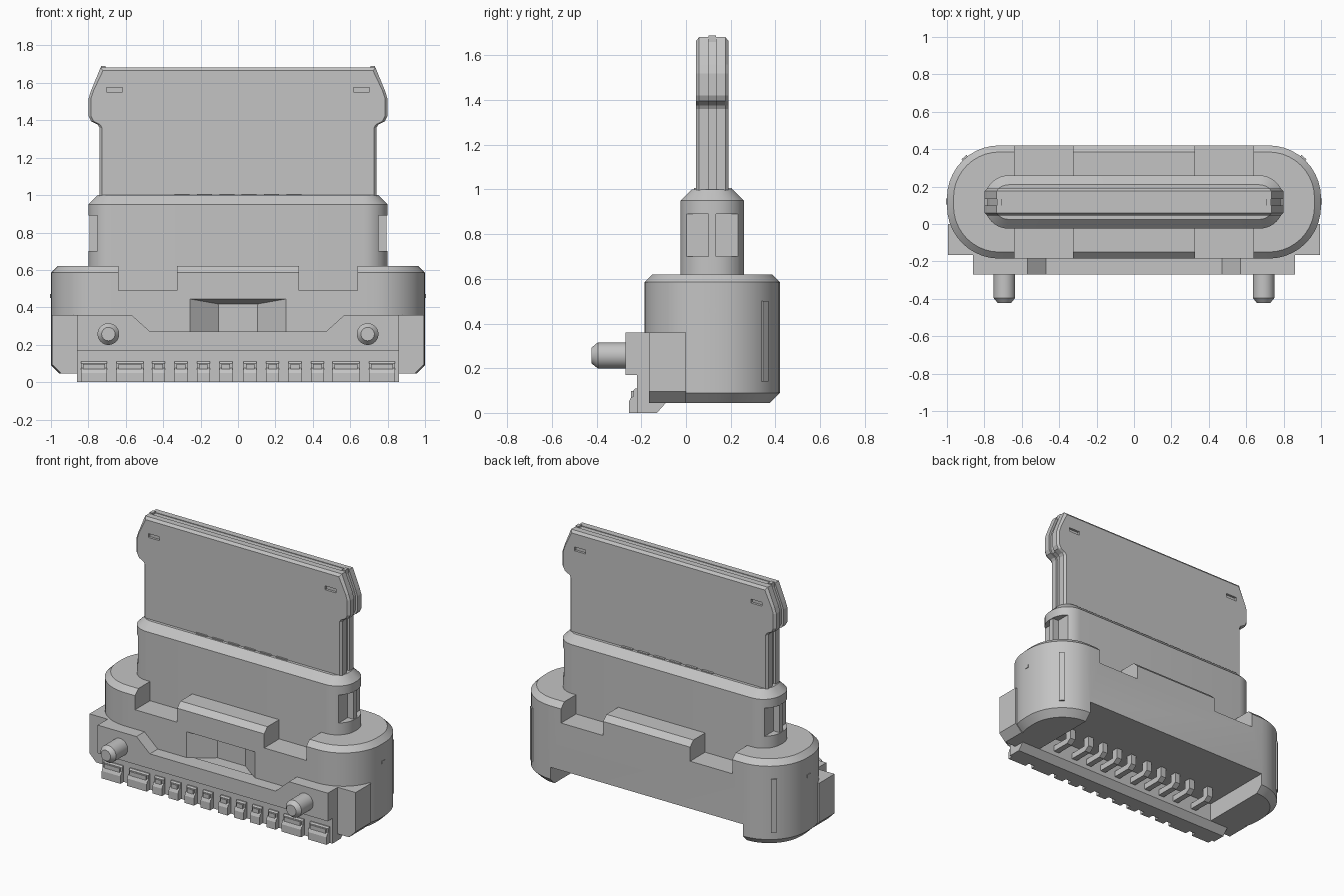
import bpy, bmesh, math
from mathutils import Vector

if "Cube" in bpy.data.objects:
    bpy.data.objects.remove(bpy.data.objects["Cube"], do_unlink=True)

GREY = (0.55, 0.55, 0.55, 1)
mat = bpy.data.materials.new("plain_grey")
mat.use_nodes = True
mat.diffuse_color = GREY
bsdf = next(n for n in mat.node_tree.nodes if n.type == 'BSDF_PRINCIPLED')
bsdf.inputs["Base Color"].default_value = GREY


def loft(name, rings):
    """Closed solid through rings with equal point counts."""
    bm = bmesh.new()
    vs = [[bm.verts.new(p) for p in ring] for ring in rings]
    n = len(vs[0])
    for a, b in zip(vs, vs[1:]):
        for i in range(n):
            j = (i + 1) % n
            bm.faces.new((a[i], a[j], b[j], b[i]))
    bm.faces.new(vs[0])
    bm.faces.new(vs[-1])
    bmesh.ops.recalc_face_normals(bm, faces=bm.faces)
    me = bpy.data.meshes.new(name)
    bm.to_mesh(me)
    bm.free()
    me.materials.append(mat)
    ob = bpy.data.objects.new(name, me)
    bpy.context.collection.objects.link(ob)
    return ob


def box(name, x0, x1, y0, y1, z0, z1):
    return loft(name, [[(x0, y0, z), (x1, y0, z), (x1, y1, z), (x0, y1, z)] for z in (z0, z1)])


def prism_y(name, profile, y0, y1):
    return loft(name, [[(x, y, z) for x, z in profile] for y in (y0, y1)])


def prism_x(name, profile, x0, x1):
    return loft(name, [[(x, y, z) for y, z in profile] for x in (x0, x1)])


def rounded(hx, hy, r, cy, z, inset=0, seg=10):
    """Rounded rectangle outline at height z."""
    pts = []
    for k, (sx, sy) in enumerate(((1, 1), (-1, 1), (-1, -1), (1, -1))):
        for i in range(seg + 1):
            a = math.pi / 2 * (k + i / seg)
            pts.append((sx * (hx - r) + (r - inset) * math.cos(a),
                        cy + sy * (hy - r) + (r - inset) * math.sin(a), z))
    return pts


def cut(ob, cutter):
    cutter.hide_render = True
    m = ob.modifiers.new("cut", 'BOOLEAN')
    m.operation, m.solver, m.object = 'DIFFERENCE', 'EXACT', cutter
    bpy.context.view_layer.objects.active = ob
    bpy.ops.object.modifier_apply(modifier=m.name)
    bpy.data.objects.remove(cutter, do_unlink=True)


def smooth(ob):
    bpy.ops.object.select_all(action='DESELECT')
    ob.select_set(True)
    bpy.context.view_layer.objects.active = ob
    bpy.ops.object.shade_smooth_by_angle(angle=math.radians(30))


SIDES = ((1, "left"), (-1, "right"))
CY = 0.1175

# Housing: rounded base with chamfered rims
housing = loft("housing", [rounded(1, 0.3025, 0.28, CY, z, i) for z, i in
                           ((0.045, 0.045), (0.09, 0), (0.585, 0), (0.62, 0.035))])
# Notches in the top rim
for s, _ in SIDES:
    x0, x1 = sorted((s * 0.325, s * 0.64))
    cut(housing, box("notch_cutter", x0, x1, -0.5, 0.7, 0.49, 0.8))
# Underside recess, open to the back
cut(housing, box("recess_cutter", -0.72, 0.72, -0.1, 0.7, -0.1, 0.17))
# Tapered latch pocket in the front
cut(housing, loft("pocket_cutter", [
    [(-w, y, 0.265), (w, y, 0.265), (w, y, t), (-w, y, t)]
    for y, w, t in ((-0.2, 0.275, 0.448), (-0.07, 0.105, 0.418))]))
smooth(housing)

# Metal-style collar with side windows
collar = loft("collar", [rounded(0.8, 0.1425, 0.13, CY, z, i) for z, i in
                         ((0.3, 0), (0.95, 0), (1.0, 0.05))])
for s, side in SIDES:
    x0, x1 = sorted((s * 0.75, s * 0.9))
    cut(collar, box("window_cutter", x0, x1, -0.007, 0.243, 0.7, 0.89))
    x0, x1 = sorted((s * 0.74, s * 0.795))
    box("window_bar_" + side, x0, x1, 0.1, 0.135, 0.69, 0.9)
smooth(collar)


# Tongue: two outer leaves around a thin core
def tongue_outline(inset, top):
    half = [(0.74, 0.97), (0.74, 1.36), (0.75, 1.377), (0.785, 1.395), (0.798, 1.42),
            (0.798, 1.52), (0.785, 1.56), (0.735, top)]
    half = [(x - inset, z) for x, z in half]
    return half + [(-x, z) for x, z in reversed(half)]


for name, yo, yi in (("front_leaf", 0.045, 0.1), ("back_leaf", 0.19, 0.135)):
    ym = yo + (yi - yo) * 0.25
    leaf = loft(name, [[(x, y, z) for x, z in tongue_outline(i, t)] for y, i, t in
                       ((yo, 0.013, 1.665), (ym, 0, 1.682), (yi, 0, 1.682))])
    for s, _ in SIDES:
        cut(leaf, box("slot_cutter", s * 0.66 - 0.042, s * 0.66 + 0.042,
                      min(yo, ym) - 0.002, max(yo, ym) + 0.002, 1.55, 1.576))
prism_y("tongue_core", tongue_outline(0.015, 1.678), 0.1, 0.135)
for s, side in SIDES:
    box("core_nub_" + side, s * 0.72 - 0.012, s * 0.72 + 0.012, 0.1, 0.135, 1.66, 1.69)

# Small contact bumps at the tongue root
for i in range(6):
    x = -0.3 + i * 0.12
    box(f"contact_bump_{i + 1}", x - 0.04, x + 0.04, 0.035, 0.205, 0.99, 1.006)

# Square front flanges beside the bracket, and raised ribs on the round corners
for s, side in SIDES:
    prism_y("flange_" + side, [(s * x, z) for x, z in
            ((0.72, 0.045), (0.945, 0.045), (0.995, 0.095), (0.995, 0.36), (0.72, 0.36))],
            -0.165, 0.0)
    a = math.radians(49)
    n = Vector((s * math.cos(a), math.sin(a), 0))
    t = Vector((-s * math.sin(a), math.cos(a), 0))
    c = Vector((s * 0.72, 0.14, 0)) + n * 0.28
    loft("corner_rib_" + side, [[c + n * u + t * v + Vector((0, 0, z)) for u, v in
         ((-0.03, -0.018), (0.008, -0.018), (0.008, 0.018), (-0.03, 0.018))] for z in (0.14, 0.5)])
    box("side_nub_" + side, *sorted((s * 0.98, s * 1.004)), 0.105, 0.135, 0.45, 0.47)

# Front bracket with dipped top edge
prism_y("bracket", [(-0.86, 0.17), (0.86, 0.17), (0.86, 0.36), (0.57, 0.36), (0.47, 0.27),
                    (-0.47, 0.27), (-0.57, 0.36), (-0.86, 0.36)], -0.27, -0.16)
# Lower terminal rail
prism_x("terminal_rail", [(-0.22, 0.175), (-0.22, 0.0), (-0.13, 0.0), (-0.09, 0.045),
                          (-0.09, 0.175)], -0.86, 0.86)

# Terminals: curved foot at the front and tail under the housing
for s, side in SIDES:
    for i, (x, w) in enumerate(((0.065, 0.035), (0.185, 0.035), (0.305, 0.035), (0.425, 0.035),
                                (0.577, 0.073), (0.77, 0.07))):
        x0, x1 = s * x - w, s * x + w
        tag = f"{side}_{i + 1}"
        prism_x("terminal_foot_" + tag, [(-0.21, 0.0), (-0.255, 0.0), (-0.255, 0.05),
                (-0.248, 0.066), (-0.235, 0.075), (-0.235, 0.1), (-0.228, 0.11), (-0.21, 0.11)],
                x0, x1)
        box("terminal_cap_" + tag, x0 + 0.012, x1 - 0.012, -0.247, -0.21, 0.07, 0.098)
        if x < 0.7:
            prism_x("terminal_tail_" + tag, [(-0.1, 0.075), (0.04, 0.075), (0.075, 0.1),
                    (0.075, 0.18), (0.03, 0.18), (0.03, 0.115), (-0.1, 0.115)],
                    s * x - 0.02, s * x + 0.02)

# Locating pegs with chamfered tips
for s, side in SIDES:
    ring = [(math.cos(k * math.pi / 16), math.sin(k * math.pi / 16)) for k in range(32)]
    peg = loft("peg_" + side, [[(s * 0.693 + r * c, y, 0.257 + r * d) for c, d in ring]
                               for y, r in ((-0.2, 0.058), (-0.395, 0.058), (-0.422, 0.036))])
    smooth(peg)
